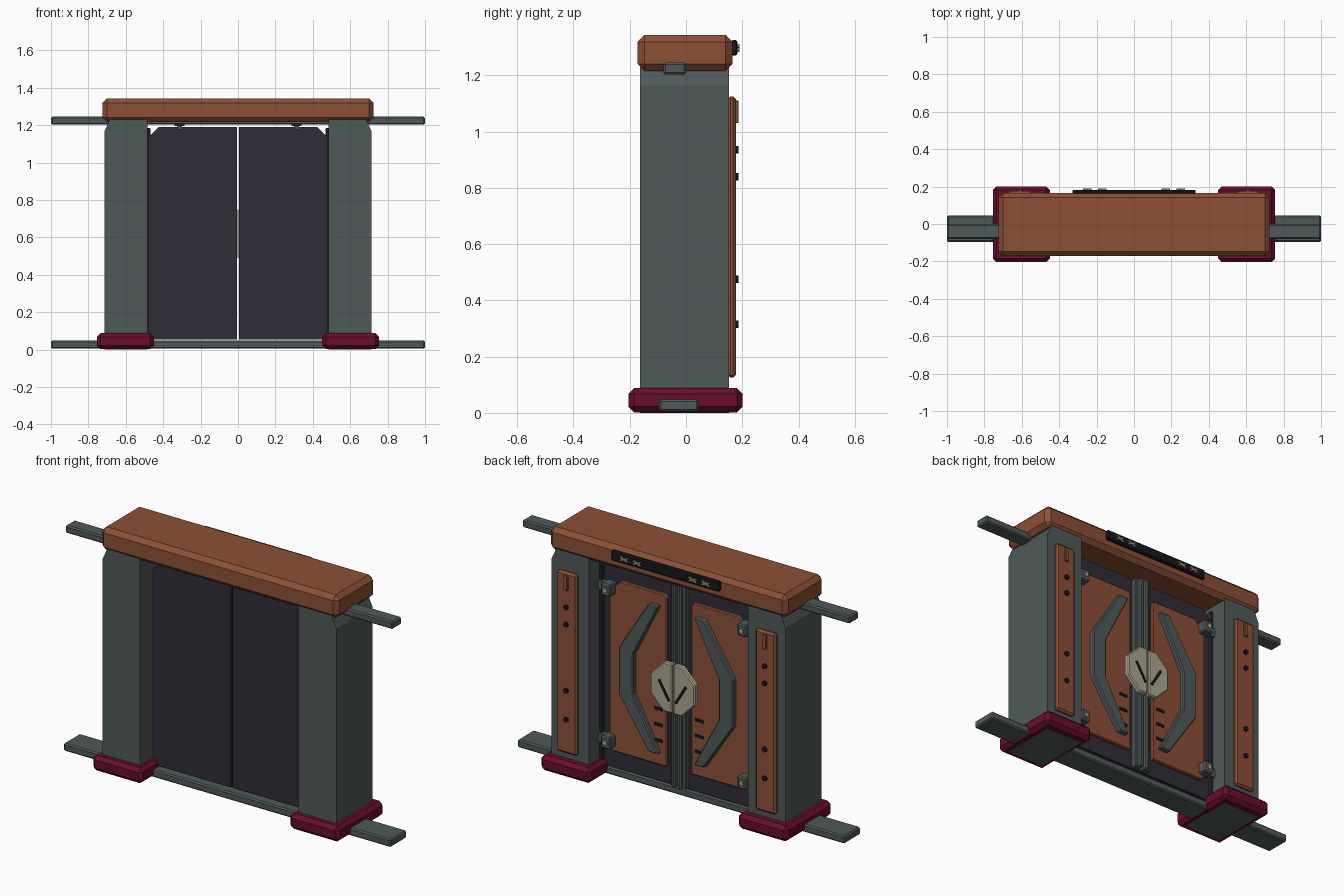
import bpy, bmesh, math

cube = bpy.data.objects.get("Cube")
if cube:
    bpy.data.objects.remove(cube, do_unlink=True)


def material(name, rgb):
    m = bpy.data.materials.new(name)
    m.use_nodes = True
    m.diffuse_color = (*rgb, 1)
    m.node_tree.nodes["Principled BSDF"].inputs["Base Color"].default_value = (*rgb, 1)
    return m


brown = material("rust_brown", (0.262, 0.080, 0.037))
grey = material("slate_grey", (0.080, 0.102, 0.098))
burgundy = material("burgundy", (0.138, 0.004, 0.025))
dark = material("dark_door", (0.028, 0.027, 0.039))
cream = material("cream_metal", (0.413, 0.381, 0.283))
black = material("black", (0.009, 0.009, 0.011))


def prism(name, points, y0, y1, mat, bevel=0.0):
    """Extrude an x-z outline from y0 to y1, with optional chamfered edges."""
    bm = bmesh.new()
    front = bm.faces.new([bm.verts.new((x, y0, z)) for x, z in points])
    moved = bmesh.ops.extrude_face_region(bm, geom=[front])["geom"]
    for v in moved:
        if isinstance(v, bmesh.types.BMVert):
            v.co.y = y1
    bmesh.ops.recalc_face_normals(bm, faces=bm.faces[:])
    mesh = bpy.data.meshes.new(name)
    bm.to_mesh(mesh)
    bm.free()
    mesh.materials.append(mat)
    ob = bpy.data.objects.new(name, mesh)
    bpy.context.collection.objects.link(ob)
    if bevel:
        mod = ob.modifiers.new("chamfer", "BEVEL")
        mod.width, mod.segments = bevel, 1
    return ob


def box(name, x, y, z, mat, bevel=0.0):
    """Box from (min, max) ranges."""
    (x0, x1), (z0, z1) = x, z
    return prism(name, [(x0, z0), (x1, z0), (x1, z1), (x0, z1)], *y, mat, bevel)


def ngon(cx, cz, r, n, turn=0.0):
    return [(cx + r * math.cos(turn + math.tau * i / n),
             cz + r * math.sin(turn + math.tau * i / n)) for i in range(n)]


def bar(name, a, b, width, y0, y1, mat):
    """Thin straight bar between two x-z points."""
    dx, dz = b[0] - a[0], b[1] - a[1]
    k = width / 2 / math.hypot(dx, dz)
    nx, nz = -dz * k, dx * k
    return prism(name, [(a[0] + nx, a[1] + nz), (a[0] - nx, a[1] - nz),
                        (b[0] - nx, b[1] - nz), (b[0] + nx, b[1] + nz)], y0, y1, mat)


# Lintel and the long rails
box("lintel", (-0.725, 0.725), (-0.172, 0.165), (1.216, 1.343), brown, 0.024)
box("top_rail", (-1, 1), (-0.08, 0.0), (1.203, 1.245), grey, 0.007)
box("bottom_rail", (-1, 1), (-0.096, 0.045), (0.005, 0.048), grey, 0.007)

# Dark sign plate on the back of the lintel, with crossed fasteners
box("sign_plate", (-0.33, 0.33), (0.16, 0.183), (1.27, 1.325), black, 0.006)
for x in (-0.25, -0.17, 0.17, 0.25):
    for d in (-1, 1):
        bar("sign_fastener", (x - 0.022, 1.297 - d * 0.010), (x + 0.022, 1.297 + d * 0.010),
            0.008, 0.18, 0.19, cream)

for s, side in ((1, "left"), (-1, "right")):
    def flip(points):
        return [(s * x, z) for x, z in points]

    def span(a, b):
        return tuple(sorted((s * a, s * b)))

    # Pillar and foot
    prism(side + "_pillar", flip([(0.485, 0), (0.715, 0), (0.715, 1.165), (0.685, 1.23), (0.485, 1.23)]),
          -0.163, 0.153, grey)
    box(side + "_foot", span(0.45, 0.755), (-0.204, 0.201), (0.002, 0.088), burgundy, 0.02)

    # Trim strip on the back of the pillar, with raised bar and studs
    box(side + "_trim", span(0.545, 0.67), (0.148, 0.177), (0.125, 1.125), brown, 0.01)
    box(side + "_trim_bar", span(0.595, 0.62), (0.17, 0.187), (1.03, 1.11), brown, 0.003)
    for z in (0.315, 0.475, 0.84, 0.935):
        prism(side + "_trim_stud", ngon(s * 0.607, z, 0.014, 10), 0.17, 0.187, black)

    # Door leaf with clipped upper corner, and its raised panel
    prism(side + "_door", flip([(0.005, 0.055), (0.48, 0.055), (0.48, 1.135), (0.425, 1.19), (0.005, 1.19)]),
          -0.055, 0.045, dark)
    prism(side + "_door_panel", flip([(0.074, 0.15), (0.405, 0.15), (0.426, 0.17), (0.426, 1.03),
                                      (0.36, 1.10), (0.09, 1.10), (0.074, 1.085)]),
          0.04, 0.062, brown, 0.005)

    # Closing strips along the meeting edge
    box(side + "_closing_strip", span(0.006, 0.03), (0.04, 0.09), (0.06, 1.19), grey, 0.006)
    box(side + "_closing_strip_step", span(0.028, 0.05), (0.04, 0.07), (0.06, 1.19), grey, 0.004)

    # Bent brace on the panel
    prism(side + "_door_brace", flip([(0.108, 1.035), (0.17, 1.035), (0.35, 0.75), (0.35, 0.49),
                                      (0.17, 0.22), (0.108, 0.22), (0.262, 0.51), (0.262, 0.73)]),
          0.055, 0.09, grey, 0.006)

    # Vent slots
    for z in (0.285, 0.372, 0.46):
        box(side + "_vent_slot", span(0.10, 0.15), (0.058, 0.067), (z - 0.008, z + 0.008), black)

    # Half of the octagonal lock, with a slanted slot
    octagon = [p for p in ngon(0, 0.62, 0.147, 8, math.pi / 8)]
    half = sorted([p for p in octagon if p[0] > 0], key=lambda p: p[1])
    outline = [(0.004, half[0][1])] + half + [(0.004, half[-1][1])]
    prism(side + "_lock_half", flip(outline), 0.085, 0.118, cream, 0.006)
    bar(side + "_lock_slot", (s * 0.083, 0.655), (s * 0.02, 0.55), 0.014, 0.114, 0.122, black)

    # Hinge post, hinge blocks and bolts
    box(side + "_hinge_post", span(0.468, 0.485), (0.03, 0.065), (0.06, 1.185), dark, 0.004)
    for z in (0.21, 1.053):
        box(side + "_hinge_arm", span(0.42, 0.486), (0.04, 0.075), (z - 0.025, z + 0.025), grey)
        box(side + "_hinge_block", span(0.388, 0.446), (0.045, 0.11), (z - 0.034, z + 0.034), grey, 0.007)
        prism(side + "_hinge_bolt", ngon(s * 0.417, z, 0.013, 8), 0.105, 0.116, cream)

    # Small guide roller under the lintel
    box(side + "_top_guide", span(0.285, 0.34), (-0.07, -0.03), (1.195, 1.212), grey, 0.003)
    box(side + "_top_guide_pin", span(0.30, 0.325), (-0.065, -0.035), (1.178, 1.20), grey)
